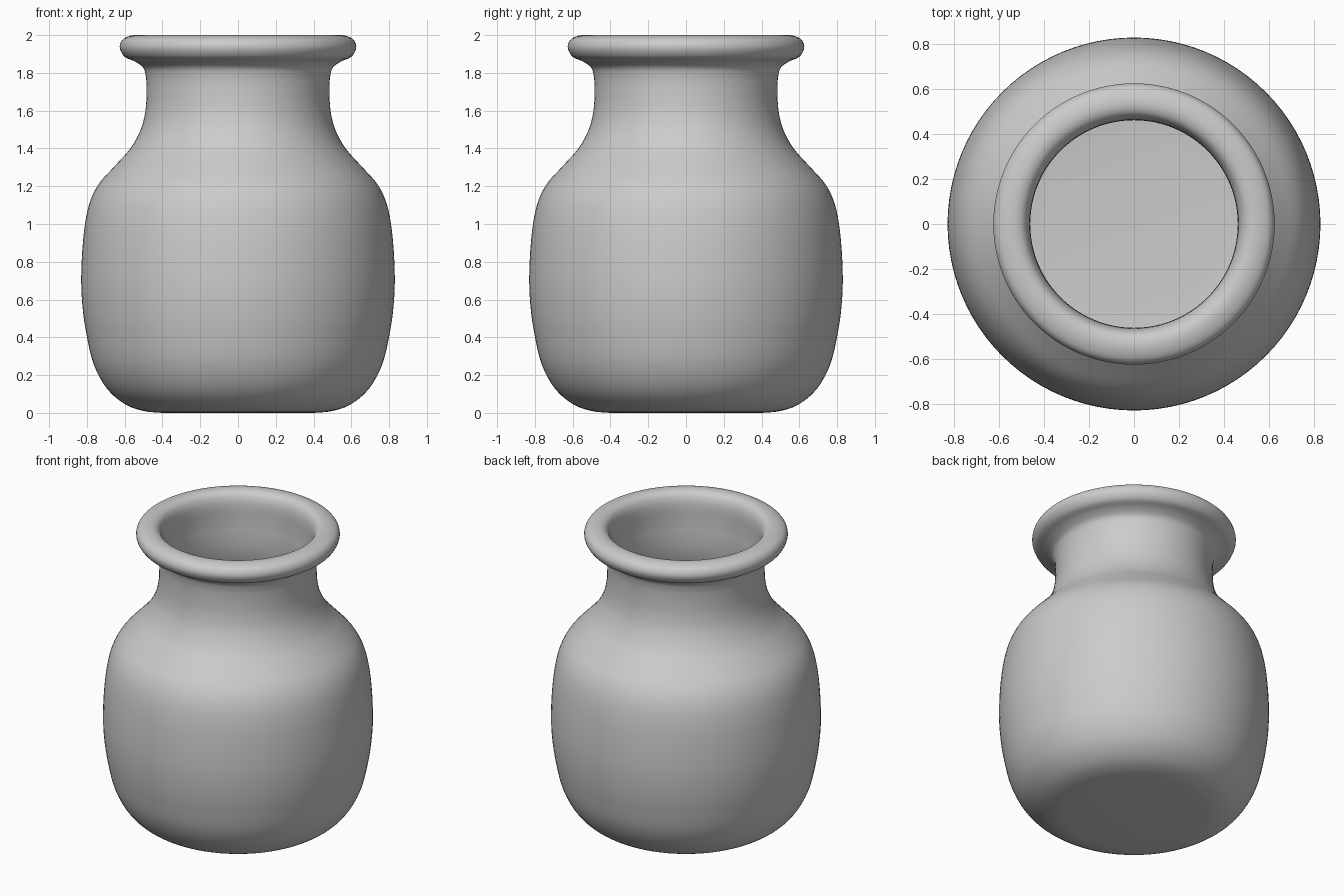
import bpy, bmesh, math
from mathutils import Vector

if "Cube" in bpy.data.objects:
    bpy.data.objects.remove(bpy.data.objects["Cube"])

WALL = 0.022
SEGMENTS = 96


def smooth_path(points, steps=4):
    """Catmull-Rom curve through (radius, height) points."""
    p = [Vector(q) for q in points]
    p = [2 * p[0] - p[1]] + p + [2 * p[-1] - p[-2]]
    out = []
    for a, b, c, d in zip(p, p[1:], p[2:], p[3:]):
        for i in range(steps):
            t = i / steps
            out.append(0.5 * (2 * b + (c - a) * t + (2 * a - 5 * b + 4 * c - d) * t * t
                              + (3 * b - a - 3 * c + d) * t ** 3))
    return out + [p[-2]]


def inset(path, dist):
    """Offset the profile towards the axis to get the inner wall."""
    out = []
    for i, v in enumerate(path):
        t = (path[min(i + 1, len(path) - 1)] - path[max(i - 1, 0)]).normalized()
        out.append(v + Vector((-t.y, t.x)) * dist)
    return out


# Outer body: rounded base, belly, shoulder and neck
body = smooth_path([(0.40, 0), (0.50, 0.01), (0.60, 0.047), (0.695, 0.13), (0.765, 0.26),
                    (0.803, 0.42), (0.822, 0.55), (0.83, 0.69), (0.825, 0.85), (0.81, 1.0),
                    (0.783, 1.12), (0.735, 1.215), (0.65, 1.31), (0.57, 1.40), (0.515, 1.50),
                    (0.49, 1.60), (0.484, 1.70), (0.486, 1.77)])
# Rolled lip
lip = smooth_path([(0.486, 1.77), (0.50, 1.825), (0.545, 1.86), (0.60, 1.885), (0.626, 1.932),
                   (0.613, 1.974), (0.575, 1.995), (0.53, 2.0), (0.493, 1.985),
                   (0.472, 1.95), (0.464, 1.90), (0.464, 1.83)])
inner = inset(body, WALL)[::-1]
profile = [Vector((0, 0))] + body + lip[1:] + inner + [Vector((0, WALL))]

# Revolve the profile around the vertical axis
bm = bmesh.new()
verts = [bm.verts.new((r, 0, z)) for r, z in profile]
edges = [bm.edges.new(pair) for pair in zip(verts, verts[1:])]
bmesh.ops.spin(bm, geom=verts + edges, axis=(0, 0, 1), cent=(0, 0, 0),
               angle=math.tau, steps=SEGMENTS)
bmesh.ops.remove_doubles(bm, verts=bm.verts, dist=0.0005)
bmesh.ops.recalc_face_normals(bm, faces=bm.faces)
mesh = bpy.data.meshes.new("jar")
bm.to_mesh(mesh)
bm.free()
jar = bpy.data.objects.new("jar", mesh)
bpy.context.collection.objects.link(jar)
mesh.shade_smooth()
